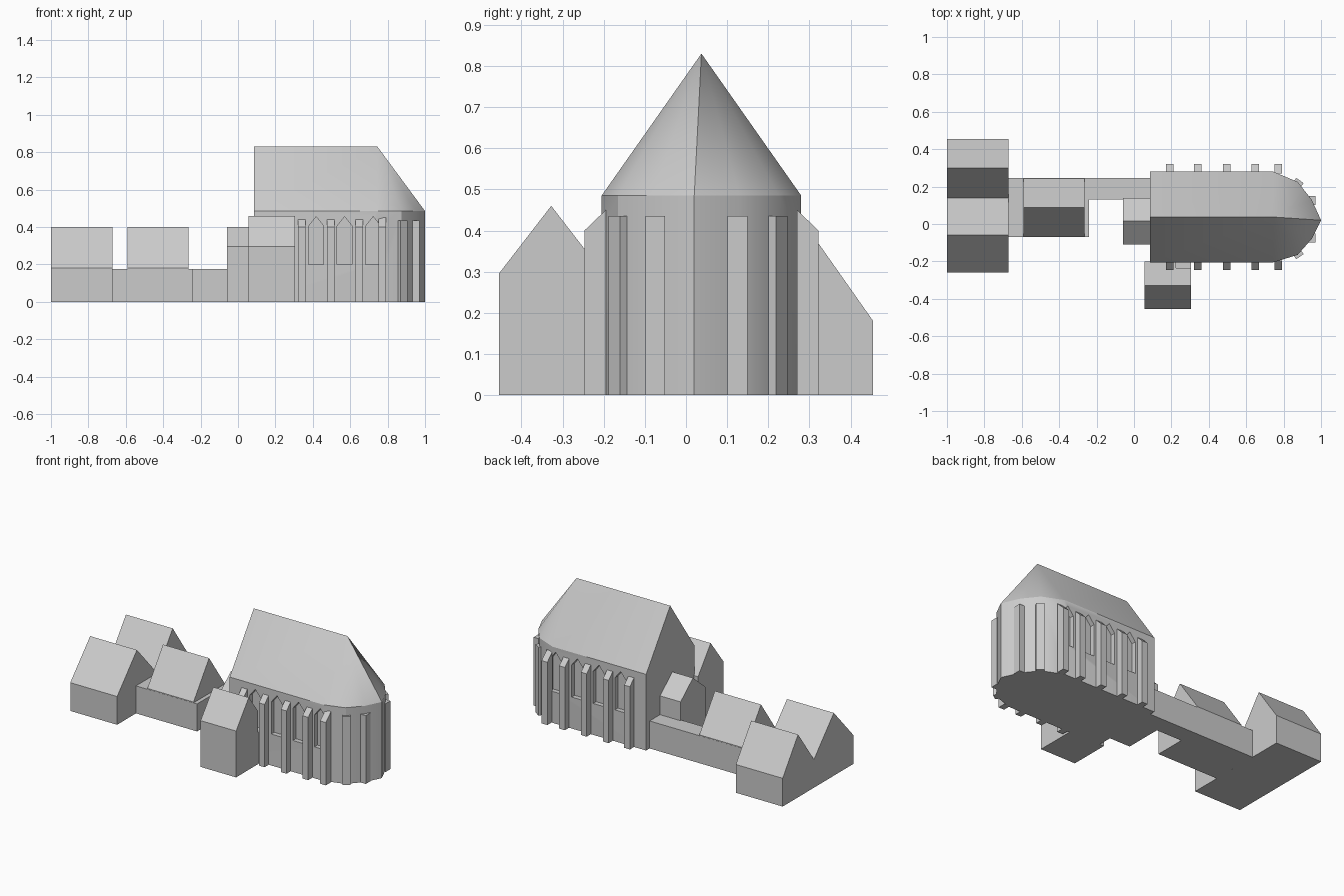
import bpy
import bmesh
import math
from mathutils import Matrix, Vector

if "Cube" in bpy.data.objects:
    bpy.data.objects.remove(bpy.data.objects["Cube"])

stone = bpy.data.materials.new("grey_stone")
stone.use_nodes = True
GREY = (0.6, 0.6, 0.6, 1)
stone.diffuse_color = GREY
stone.node_tree.nodes["Principled BSDF"].inputs["Base Color"].default_value = GREY


def finish(name, bm):
    bmesh.ops.recalc_face_normals(bm, faces=bm.faces)
    mesh = bpy.data.meshes.new(name)
    bm.to_mesh(mesh)
    bm.free()
    mesh.materials.append(stone)
    ob = bpy.data.objects.new(name, mesh)
    bpy.context.scene.collection.objects.link(ob)
    return ob


def prism(bm, profile, shift):
    """Closed solid from a flat outline swept along a vector."""
    a = [bm.verts.new(p) for p in profile]
    b = [bm.verts.new(Vector(p) + Vector(shift)) for p in profile]
    bm.faces.new(a)
    bm.faces.new(b[::-1])
    for i in range(len(a)):
        j = (i + 1) % len(a)
        bm.faces.new((a[i], b[i], b[j], a[j]))
    return a + b


def along_x(name, x0, x1, outline):
    """Building with a (y, z) cross-section running along x."""
    bm = bmesh.new()
    prism(bm, [(x0, y, z) for y, z in outline], (x1 - x0, 0, 0))
    return finish(name, bm)


def gabled(name, x0, x1, y0, y1, eave, ridge):
    return along_x(name, x0, x1, [(y0, 0), (y1, 0), (y1, eave),
                                  ((y0 + y1) / 2, ridge), (y0, eave)])


def flat(name, x0, x1, y0, y1, top):
    return along_x(name, x0, x1, [(y0, 0), (y1, 0), (y1, top), (y0, top)])


def apply_cut(ob, cutter):
    mod = ob.modifiers.new("window_cut", "BOOLEAN")
    mod.object = cutter
    mod.operation = "DIFFERENCE"
    mod.solver = "EXACT"
    bpy.ops.object.select_all(action="DESELECT")
    bpy.context.view_layer.objects.active = ob
    ob.select_set(True)
    bpy.ops.object.modifier_apply(modifier=mod.name)


# West house with twin gables
along_x("twin_gable_house", -1, -0.67,
        [(-0.26, 0), (0.455, 0), (0.455, 0.18), (0.3, 0.4),
         (0.14, 0.18), (-0.06, 0.4), (-0.26, 0.18)])

# Middle house, its low base and the corridor
flat("middle_base", -0.68, -0.24, -0.07, 0.245, 0.175)
gabled("middle_house", -0.59, -0.265, -0.069, 0.244, 0.18, 0.4)
flat("corridor", -0.25, 0.09, 0.13, 0.245, 0.175)

# Small west annex and south porch
gabled("west_annex", -0.06, 0.09, -0.11, 0.14, 0.295, 0.4)
porch = gabled("south_porch", 0.055, 0.305, -0.455, -0.2, 0.295, 0.46)

# Nave and pointed apse under one roof
SOUTH, NORTH, EAVE = -0.205, 0.28, 0.485
plan = [(0.085, SOUTH), (0.745, SOUTH), (0.875, -0.165), (0.95, -0.08),
        (1.0, 0.02), (0.95, 0.13), (0.875, 0.225), (0.745, NORTH), (0.085, NORTH)]
bm = bmesh.new()
low = [bm.verts.new((x, y, 0)) for x, y in plan]
top = [bm.verts.new((x, y, EAVE)) for x, y in plan]
west = bm.verts.new((0.085, 0.0375, 0.83))
apex = bm.verts.new((0.745, 0.0375, 0.83))
bm.faces.new(low)
for i in range(len(plan) - 1):
    bm.faces.new((low[i], low[i + 1], top[i + 1], top[i]))
for i in range(1, len(plan) - 2):
    bm.faces.new((top[i], top[i + 1], apex))
bm.faces.new((top[0], top[1], apex, west))
bm.faces.new((top[-2], top[-1], west, apex))
bm.faces.new((low[-1], low[0], top[0], west, top[-1]))
nave = finish("nave_and_apse", bm)

# Pointed window recesses on both long walls
bm = bmesh.new()
for wall in (SOUTH, NORTH):
    for x in (0.265, 0.418, 0.57, 0.723):
        w = 0.04
        prism(bm, [(x - w, wall - 0.03, 0.2), (x + w, wall - 0.03, 0.2),
                   (x + w, wall - 0.03, 0.405), (x, wall - 0.03, 0.455),
                   (x - w, wall - 0.03, 0.405)], (0, 0.06, 0))
cutter = finish("window_cutter", bm)
cutter.hide_render = True
apply_cut(nave, cutter)
apply_cut(porch, cutter)
bpy.data.objects.remove(cutter)

bpy.ops.object.select_all(action="DESELECT")
bpy.context.view_layer.objects.active = nave
nave.select_set(True)
bpy.ops.object.shade_smooth_by_angle(angle=math.radians(30))

# Sloped buttresses along the nave
bm = bmesh.new()
for x in (0.19, 0.34, 0.495, 0.648, 0.772):
    for wall, out in ((SOUTH, -1), (NORTH, 1)):
        inner, outer = wall - out * 0.01, wall + out * 0.042
        prism(bm, [(x - 0.02, inner, 0), (x - 0.02, outer, 0),
                   (x - 0.02, outer, 0.4), (x - 0.02, inner, 0.45)], (0.04, 0, 0))
finish("nave_buttresses", bm)

# Upright buttresses around the apse
bm = bmesh.new()
for x, y, turn in ((0.87, -0.15, -55), (0.94, -0.075, 0),
                   (0.94, 0.125, 0), (0.87, 0.208, 55)):
    place = Matrix.Translation((x, y, 0.2175)) @ Matrix.Rotation(math.radians(turn), 4, "Z")
    bmesh.ops.create_cube(bm, size=1,
                          matrix=place @ Matrix.Diagonal((0.06, 0.048, 0.435, 1)))
finish("apse_buttresses", bm)
